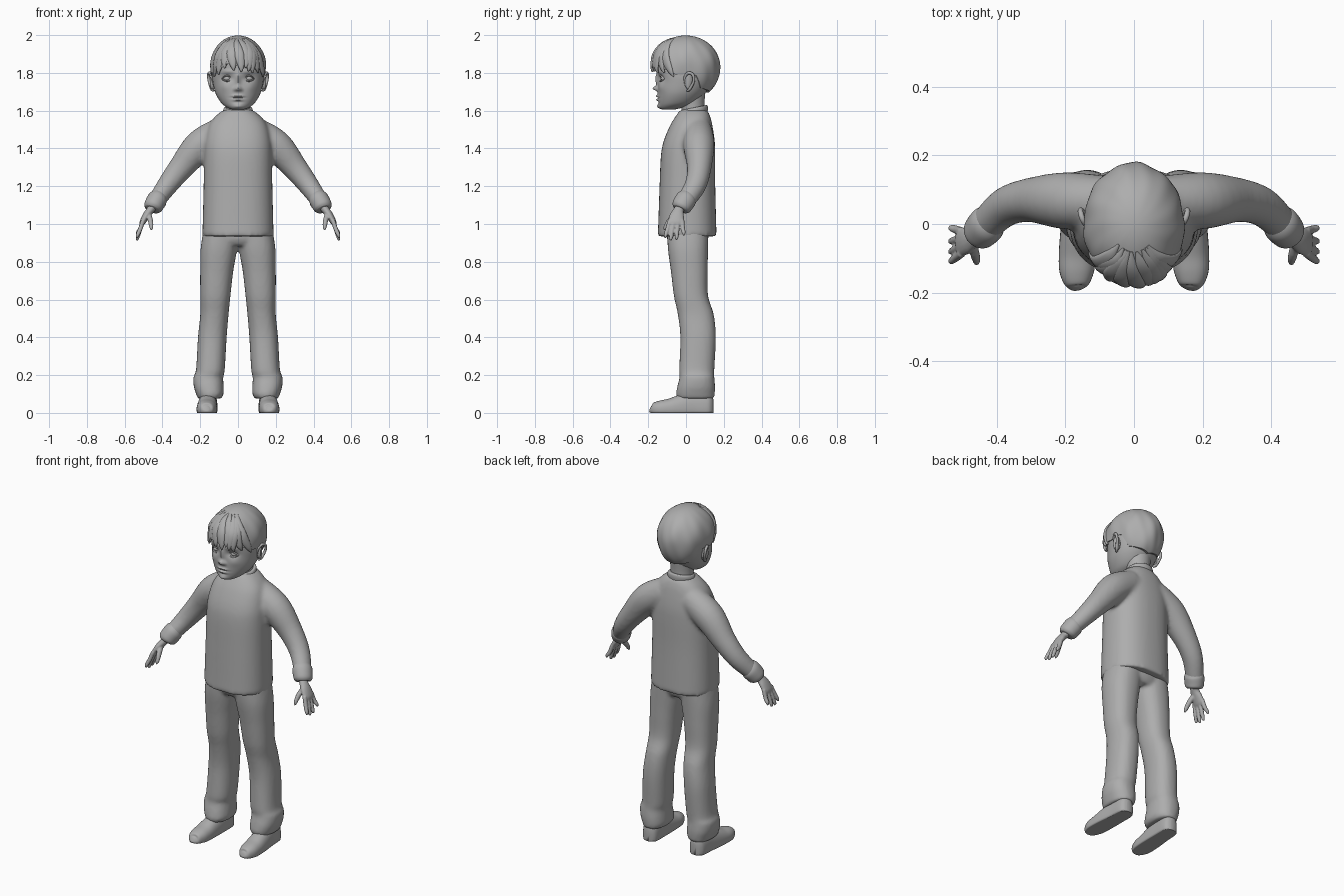
import bpy, bmesh, math
from mathutils import Vector

if "Cube" in bpy.data.objects:
    bpy.data.objects.remove(bpy.data.objects["Cube"])

GREY = (0.42, 0.42, 0.42, 1)
clay = bpy.data.materials.new("plain grey")
clay.use_nodes = True
clay.diffuse_color = GREY
clay.node_tree.nodes["Principled BSDF"].inputs["Base Color"].default_value = GREY

X, Y, Z = Vector((1, 0, 0)), Vector((0, 1, 0)), Vector((0, 0, 1))


def resample(rows, steps):
    """Catmull-Rom interpolation of rows of numbers."""
    out = []
    for i in range(len(rows) - 1):
        a, b, c, d = (rows[max(0, min(len(rows) - 1, i + k))] for k in (-1, 0, 1, 2))
        for s in range(steps):
            t = s / steps
            out.append([q + t / 2 * (r - p + t * (2*p - 5*q + 4*r - e + t * (3*(q - r) + e - p)))
                        for p, q, r, e in zip(a, b, c, d)])
    return out + [list(rows[-1])]


def loft(bm, rows, flat=False, ref=Y, n=32, power=2, steps=5, side=1):
    """Closed skin over elliptic rings (x, y, z, radius, radius along ref)."""
    rows = resample(rows, steps)
    rings = []
    for i, (x, y, z, ra, rb) in enumerate(rows):
        a, b = rows[max(0, i - 1)], rows[min(len(rows) - 1, i + 1)]
        t = Z if flat else (Vector(b[:3]) - Vector(a[:3])).normalized()
        u = t.cross(ref).normalized()
        v = u.cross(t)
        ring = []
        for k in range(n):
            c, s = math.cos(math.tau * k / n), math.sin(math.tau * k / n)
            c = math.copysign(abs(c) ** (2 / power), c)
            s = math.copysign(abs(s) ** (2 / power), s)
            p = Vector((x, y, z)) + u * c * max(ra, 0.002) + v * s * max(rb, 0.002)
            ring.append(bm.verts.new((p.x * side, p.y, p.z)))
        rings.append(ring)
    for r, q in zip(rings, rings[1:]):
        for k in range(n):
            bm.faces.new((r[k], r[(k + 1) % n], q[(k + 1) % n], q[k]))
    bm.faces.new(rings[0])
    bm.faces.new(rings[-1])


def stack(rows):
    """Turn (z, x0, x1, y0, y1) extents into level rings."""
    return [((a + b) / 2, (c + d) / 2, z, (b - a) / 2, (d - c) / 2) for z, a, b, c, d in rows]


def finish(bm, name, voxel=0, relax=3, angle=60):
    bmesh.ops.recalc_face_normals(bm, faces=bm.faces)
    mesh = bpy.data.meshes.new(name)
    bm.to_mesh(mesh)
    bm.free()
    ob = bpy.data.objects.new(name, mesh)
    bpy.context.collection.objects.link(ob)
    mesh.materials.append(clay)
    bpy.ops.object.select_all(action="DESELECT")
    ob.select_set(True)
    bpy.context.view_layer.objects.active = ob
    bpy.ops.object.shade_smooth_by_angle(angle=math.radians(angle))
    if voxel:
        m = ob.modifiers.new("blend", "REMESH")
        m.mode, m.voxel_size, m.use_smooth_shade = "VOXEL", voxel, True
        m = ob.modifiers.new("relax", "SMOOTH")
        m.factor, m.iterations = 0.5, relax
    return ob


def mirrored(name, parts, **kw):
    """One object holding left and right copies of lofted parts."""
    bm = bmesh.new()
    for side in (1, -1):
        for rows, opts in parts:
            loft(bm, rows, side=side, **opts)
    return finish(bm, name, **kw)


# Sweater: torso blended with both sleeves
bm = bmesh.new()
loft(bm, stack([(.935, -.188, .188, -.15, .162), (1, -.187, .187, -.147, .16),
                (1.2, -.182, .182, -.14, .155), (1.36, -.18, .18, -.133, .155),
                (1.44, -.175, .175, -.118, .152), (1.52, -.155, .155, -.085, .14),
                (1.57, -.12, .12, -.055, .128), (1.605, -.075, .075, -.03, .112)]),
     flat=True, n=48, power=2.4)
for side in (1, -1):
    loft(bm, [(.08, .065, 1.49, .08, .075), (.2, .068, 1.415, .085, .083), (.3, .07, 1.3, .067, .065),
              (.37, .052, 1.21, .056, .058), (.42, .01, 1.14, .048, .052),
              (.438, -.01, 1.115, .045, .048)], side=side)
finish(bm, "sweater", voxel=0.011, relax=6)

# Gathered sleeve cuffs
mirrored("sleeve_cuffs", [([(.415, .012, 1.145, .045, .048), (.427, 0, 1.13, .053, .056),
                            (.442, -.016, 1.105, .052, .055), (.45, -.025, 1.088, .049, .051),
                            (.454, -.03, 1.078, .04, .042)], {})])

# Collar and neck
bm = bmesh.new()
loft(bm, [(0, .04, 1.575, .076, .074), (0, .042, 1.598, .079, .074), (0, .044, 1.614, .073, .068),
          (0, .044, 1.616, .06, .055)], flat=True)
for v in bm.verts:
    v.co.z += 0.2 * (v.co.y - .04)
finish(bm, "collar")
bm = bmesh.new()
loft(bm, [(0, .042, 1.56, .064, .06), (0, .035, 1.63, .064, .062), (0, .03, 1.72, .075, .075)], flat=True)
finish(bm, "neck")

# Trousers: two legs and a seat blended together
leg = stack([(.075, .09, .212, -.045, .148), (.1, .076, .222, -.052, .152), (.14, .076, .234, -.046, .154),
             (.19, .078, .236, -.034, .15), (.23, .07, .222, -.036, .15), (.4, .06, .212, -.03, .158),
             (.52, .05, .2, -.043, .147), (.62, .04, .2, -.064, .117), (.75, .025, .2, -.08, .115),
             (.87, .004, .198, -.096, .117), (.98, -.01, .18, -.1, .12)])
bm = bmesh.new()
for side in (1, -1):
    loft(bm, leg, flat=True, power=2.3, side=side)
loft(bm, stack([(.885, -.14, .14, -.08, .1), (.92, -.18, .18, -.1, .118), (.98, -.18, .18, -.1, .12)]), flat=True)
finish(bm, "trousers", voxel=0.01, relax=4)

# Shoes, pressed flat on the ground
shoe = [(.165, -.188, .025, .012, .012), (.166, -.178, .022, .034, .03), (.167, -.14, .02, .05, .045),
        (.165, -.09, .02, .054, .055), (.162, -.03, .025, .053, .07), (.158, .04, .03, .049, .085),
        (.156, .11, .03, .046, .085), (.156, .135, .03, .034, .07), (.156, .145, .03, .015, .04)]
ob = mirrored("shoes", [(shoe, {"ref": Z, "power": 2.3})])
for v in ob.data.vertices:
    v.co.z = max(v.co.z, 0)

# Hands: palm, four fingers and a thumb
palm = [(.44, -.018, 1.105, .022, .028), (.463, -.038, 1.075, .021, .027), (.485, -.048, 1.045, .02, .038),
        (.505, -.053, 1.01, .016, .043), (.512, -.054, .995, .01, .038)]
parts = [(palm, {"n": 16})]
for y, tip, low in ((-.086, -.108, .925), (-.064, -.08, .912), (-.042, -.05, .914), (-.021, -.012, .938)):
    parts.append(([(.502, y, 1.02, .012, .012), (.517, (y + tip) / 2, .975, .012, .012),
                   (.532, tip, low + .015, .01, .01), (.534, tip, low, .004, .004)], {"n": 12}))
parts.append(([(.475, -.045, 1.06, .014, .015), (.464, -.085, 1.02, .014, .015),
               (.459, -.108, .985, .011, .011), (.459, -.117, .967, .004, .004)], {"n": 12}))
mirrored("hands", parts, voxel=0.0045, relax=3)

# Head, with features pushed in and out of the face: (x, z, width, height, depth)
BUMPS = [(.057, 1.772, .027, .017, -.014), (.052, 1.807, .035, .01, .006), (0, 1.765, .011, .035, .014),
         (0, 1.718, .013, .012, .026), (.016, 1.712, .009, .009, .009), (.07, 1.725, .03, .025, .006),
         (.012, 1.677, .017, .006, .011), (0, 1.668, .032, .0035, -.007), (0, 1.658, .02, .006, .01),
         (0, 1.645, .025, .005, -.004), (0, 1.622, .025, .012, .009)]
bm = bmesh.new()
loft(bm, stack([(1.606, -.03, .03, -.125, -.06), (1.615, -.055, .055, -.14, -.02), (1.64, -.088, .088, -.147, .05),
                (1.69, -.118, .118, -.15, .1), (1.75, -.133, .133, -.148, .135), (1.8, -.137, .137, -.15, .15),
                (1.87, -.13, .13, -.15, .15), (1.93, -.1, .1, -.12, .12), (1.965, -.05, .05, -.06, .06)]),
     flat=True, n=96, steps=10, power=2.1)
for v in bm.verts:
    if v.co.y < -.03:
        x, z = abs(v.co.x), v.co.z
        v.co.y -= sum(d * math.exp(-((x - a) / w) ** 2 - ((z - b) / h) ** 2) for a, b, w, h, d in BUMPS)
finish(bm, "head")

# Eyeballs, upper lids and lower lids
bm = bmesh.new()
for side in (1, -1):
    ball = bmesh.ops.create_uvsphere(bm, u_segments=24, v_segments=16, radius=.026)["verts"]
    bmesh.ops.scale(bm, vec=(1, 1, .58), verts=ball)
    bmesh.ops.translate(bm, vec=(.057 * side, -.108, 1.77), verts=ball)
finish(bm, "eyes")
lids = []
for up, bow in ((1, .017), (-1, .012)):
    lids.append(([(.057 + .028 * t, -.134 + .014 * t * t + .005 * t, 1.768 + up * bow * (1 - t * t), .0035, .005)
                  for t in (-1, -.5, 0, .5, 1)], {"n": 8}))
mirrored("eyelids", lids)

# Ears: rim curve around a dished disc
rim = [(.128, -.004, 1.735, .004, .005), (.136, -.006, 1.775, .007, .007), (.149, .012, 1.799, .008, .008),
       (.156, .036, 1.79, .008, .008), (.153, .04, 1.755, .007, .007), (.139, .02, 1.715, .008, .009),
       (.128, .006, 1.705, .005, .006)]
dish = [(.115, .01, 1.752, .035, .02), (.137, .016, 1.752, .041, .022), (.143, .018, 1.752, .034, .017)]
mirrored("ears", [(rim, {"ref": X, "n": 12}), (dish, {"n": 20})])

# Hair cap with an uneven hairline
HAIRLINE = [(0, 1.845), (45, 1.835), (68, 1.8), (82, 1.785), (92, 1.8), (108, 1.79), (122, 1.72), (180, 1.695)]


def hairline(deg):
    for (a, p), (b, q) in zip(HAIRLINE, HAIRLINE[1:]):
        if deg <= b:
            return p + (q - p) * (deg - a) / (b - a)
    return HAIRLINE[-1][1]


def scalp(a, phi, grow=1.0):
    """Point on the hair surface; a turns from the front, phi drops from the crown."""
    s, c = math.sin(phi), math.cos(phi)
    if c < 0:
        s **= 0.65
    wave = grow + 0.012 * math.sin(7 * a + 3 * phi) * s + 0.008 * math.sin(13 * a - 4 * phi) * s
    return Vector((.147 * s * math.sin(a) * wave, -.002 - .181 * s * math.cos(a) * wave,
                   1.838 + (.16 if c > 0 else .17) * c * (grow if c > 0 else 1)))


def lowest(a):
    deg = abs(math.degrees(math.atan2(math.sin(a), math.cos(a))))
    z = hairline(deg) + .008 * math.sin(13 * a) * (deg < 75)
    c = (z - 1.838) / (.16 if z > 1.838 else .17)
    return math.acos(max(-.95, min(1, c)))


bm = bmesh.new()
N, M = 120, 28
crown = bm.verts.new(scalp(0, 0))
grid = []
for i in range(N):
    a = math.tau * i / N
    line = [bm.verts.new(scalp(a, lowest(a) * j / M)) for j in range(1, M + 1)]
    p = line[-1].co
    line.append(bm.verts.new((p.x * .84, p.y * .8, p.z + .004)))
    grid.append(line)
for i in range(N):
    p, q = grid[i], grid[(i + 1) % N]
    bm.faces.new((crown, p[0], q[0]))
    for j in range(M):
        bm.faces.new((p[j], p[j + 1], q[j + 1], q[j]))
finish(bm, "hair_cap", angle=50)

# Swept locks forming the fringe
bm = bmesh.new()
for k in range(11):
    start, end = -.75 + .15 * k, -1.15 + .23 * k
    drop = lowest(end) + .1 + .07 * (k % 3)
    rows = []
    for t, w in ((0, .004), (.25, .02), (.55, .027), (.85, .017), (1, .003)):
        p = scalp(start + (end - start) * t + .12 * math.sin(3 * t + k), .45 + (drop - .45) * t, .985)
        rows.append((p.x, p.y, p.z, w, .004 + w * .3))
    # Flatten each lock against the head by using the outward direction at its middle
    out = (Vector(rows[2][:3]) - Vector((0, 0, 1.838))).normalized()
    loft(bm, rows, ref=out, n=14)
finish(bm, "fringe_locks")
